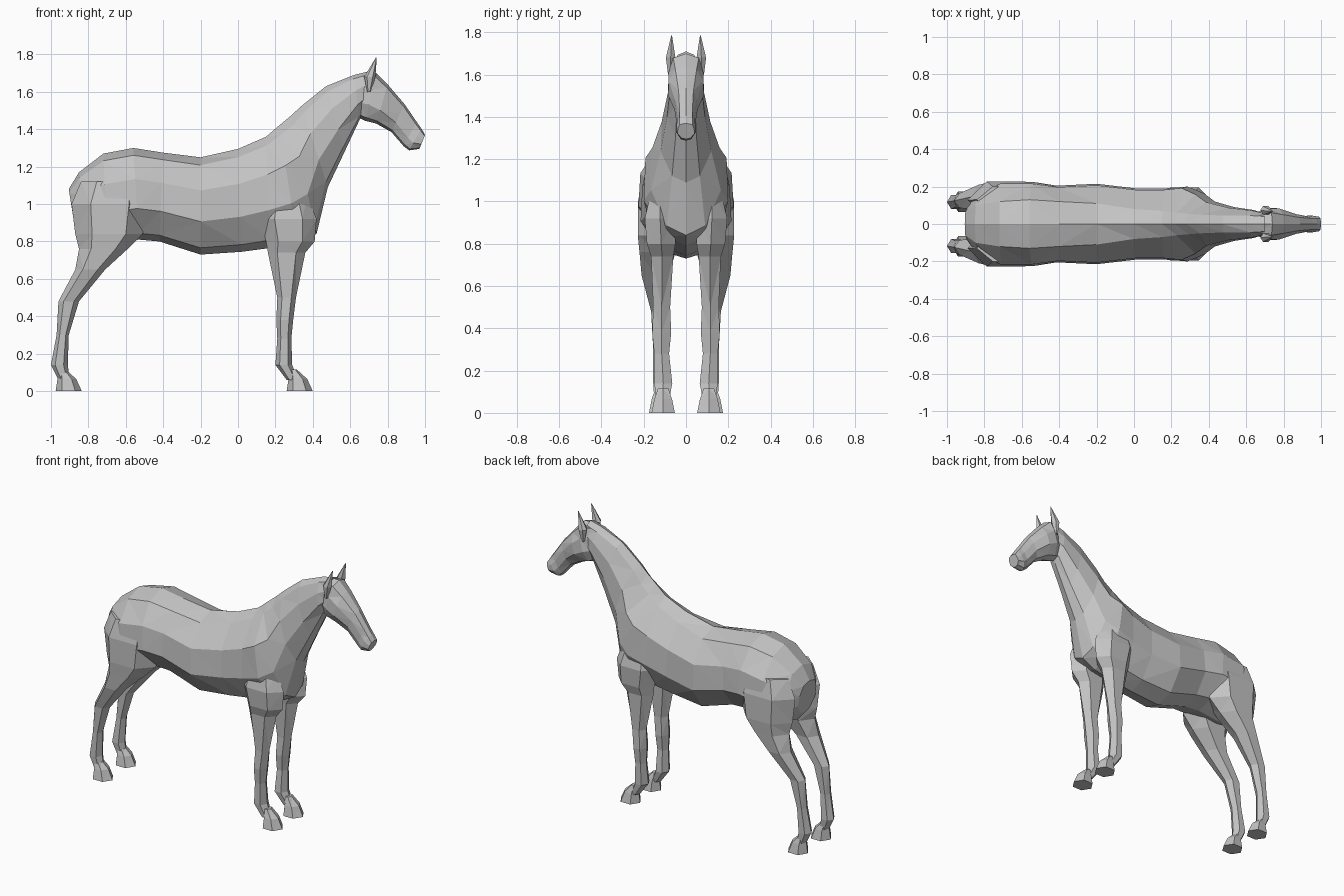
import bpy
import bmesh
import math
from mathutils import Vector

default_cube = bpy.data.objects.get("Cube")
if default_cube:
    bpy.data.objects.remove(default_cube, do_unlink=True)


def make_material(name, colour):
    material = bpy.data.materials.new(name)
    material.use_nodes = True
    material.diffuse_color = colour
    shader = material.node_tree.nodes["Principled BSDF"]
    shader.inputs["Base Color"].default_value = colour
    shader.inputs["Roughness"].default_value = 0.8
    return material


coat = make_material("plain grey coat", (0.55, 0.55, 0.55, 1))


def loft(name, rings, mirrored=False):
    """Skin a row of equal rings, cap both ends and leave the facets flat."""
    bm = bmesh.new()
    loops = [[bm.verts.new(point) for point in ring] for ring in rings]
    for lower, upper in zip(loops, loops[1:]):
        count = len(lower)
        for i in range(count):
            j = (i + 1) % count
            bm.faces.new((lower[i], lower[j], upper[j], upper[i]))
    bm.faces.new(loops[0])
    bm.faces.new(loops[-1])
    bmesh.ops.recalc_face_normals(bm, faces=bm.faces[:])
    bmesh.ops.triangulate(bm, faces=bm.faces[:], quad_method='SHORT_EDGE')
    mesh = bpy.data.meshes.new(name)
    bm.to_mesh(mesh)
    bm.free()
    mesh.materials.append(coat)
    part = bpy.data.objects.new(name, mesh)
    bpy.context.collection.objects.link(part)
    if mirrored:
        mirror = part.modifiers.new("other side", 'MIRROR')
        mirror.use_axis = (False, True, False)
    return part


def body_ring(top_x, top_z, low_x, low_z, width, crest):
    """Symmetric section hung between a point on the back and one below."""
    top = Vector((top_x, 0, top_z))
    low = Vector((low_x, 0, low_z))
    side = [(width * 0.55, 0.07), (width, 0.34), (width * 0.96, 0.66), (crest, 0.92)]
    left = [low.lerp(top, t) + Vector((0, y, 0)) for y, t in side]
    right = [Vector((p.x, -p.y, p.z)) for p in reversed(left)]
    return [low] + left + [top] + right


def limb_ring(z, back, front, inner, outer, sides=6):
    """Level section that fills the given extents."""
    middle = Vector(((back + front) / 2, (inner + outer) / 2, z))
    reach = math.sin(math.tau / sides)
    ring = []
    for i in range(sides):
        angle = math.tau * i / sides
        across = math.sin(angle) / reach * (outer - inner) / 2
        along = math.cos(angle) * (front - back) / 2
        ring.append(middle + Vector((along, across, 0)))
    return ring


# Trunk and neck: the sections tilt forward as they climb to the poll
trunk_sections = [
    (-.905, 1.08, -.87, .86, .09, .06),
    (-.85, 1.17, -.82, .8, .165, .1),
    (-.72, 1.27, -.7, .79, .225, .12),
    (-.56, 1.3, -.53, .81, .225, .13),
    (-.4, 1.275, -.42, .8, .205, .12),
    (-.2, 1.25, -.2, .73, .215, .11),
    (0, 1.295, .02, .745, .19, .08),
    (.15, 1.36, .17, .765, .19, .07),
    (.22, 1.42, .32, .79, .2, .06),
    (.28, 1.47, .42, .84, .165, .055),
    (.34, 1.525, .48, 1.09, .12, .05),
    (.47, 1.63, .57, 1.28, .09, .045),
    (.62, 1.69, .65, 1.45, .075, .045),
    (.7, 1.71, .68, 1.5, .06, .04),
]
loft("trunk_and_neck", [body_ring(*s) for s in trunk_sections])

# Head: from the cheeks down to the muzzle
head_sections = [
    (.67, 1.7, .65, 1.46, .06, .045),
    (.74, 1.7, .68, 1.445, .085, .06),
    (.8, 1.64, .74, 1.43, .085, .05),
    (.89, 1.535, .82, 1.385, .055, .035),
    (.955, 1.44, .885, 1.31, .042, .03),
    (.98, 1.405, .915, 1.287, .046, .03),
    (1, 1.37, .97, 1.295, .04, .03),
]
loft("head", [body_ring(*s) for s in head_sections])

# Ears: pointed, with a narrow root
ear_sections = [
    (1.6, .69, .71, .065, .085),
    (1.68, .675, .735, .05, .095),
    (1.785, .738, .742, .066, .07),
]
loft("ears", [limb_ring(*s) for s in ear_sections], mirrored=True)

# Front legs: shoulder, knee, fetlock, pastern
front_leg_sections = [
    (1.05, .16, .37, .08, .165),
    (.92, .12, .42, .05, .195),
    (.8, .15, .41, .05, .185),
    (.74, .16, .36, .06, .165),
    (.5, .21, .31, .075, .155),
    (.38, .205, .295, .07, .16),
    (.28, .21, .285, .08, .15),
    (.14, .2, .29, .065, .15),
    (.06, .26, .32, .08, .14),
]
loft("front_legs", [limb_ring(*s) for s in front_leg_sections], mirrored=True)

# Hind legs: thigh, stifle, hock, fetlock, pastern
hind_leg_sections = [
    (1.12, -.84, -.5, .06, .2),
    (1, -.89, -.48, .03, .228),
    (.84, -.87, -.51, .03, .228),
    (.76, -.85, -.59, .05, .22),
    (.65, -.87, -.71, .08, .21),
    (.48, -.96, -.85, .085, .165),
    (.3, -.97, -.905, .09, .155),
    (.14, -1, -.91, .08, .155),
    (.06, -.96, -.9, .09, .15),
]
loft("hind_legs", [limb_ring(*s) for s in hind_leg_sections], mirrored=True)


# Hooves: flared wedges, longer toward the toe
def hooves(name, heel, middle):
    sections = [
        (0, heel, heel + .14, middle - .055, middle + .055),
        (.065, heel + .01, heel + .11, middle - .042, middle + .042),
        (.115, heel + .02, heel + .055, middle - .025, middle + .025),
    ]
    return loft(name, [limb_ring(*s) for s in sections], mirrored=True)


hooves("front_hooves", .26, .108)
hooves("hind_hooves", -.975, .12)
